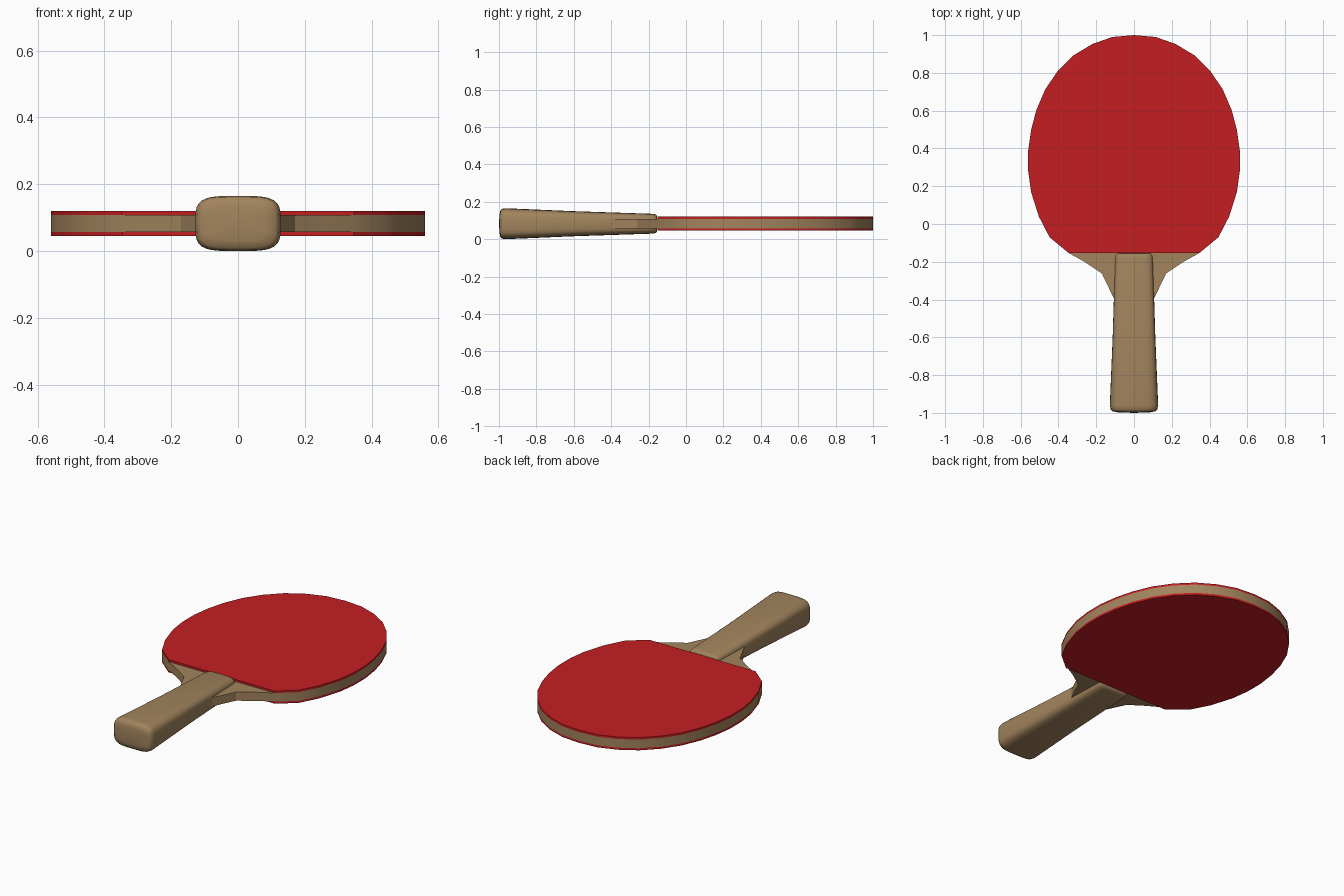
import bpy, bmesh, math

if "Cube" in bpy.data.objects:
    bpy.data.objects.remove(bpy.data.objects["Cube"])

ZC = 0.0825  # mid-plane of the paddle


def material(name, rgb):
    m = bpy.data.materials.new(name)
    m.diffuse_color = (*rgb, 1)
    m.use_nodes = True
    m.node_tree.nodes["Principled BSDF"].inputs["Base Color"].default_value = m.diffuse_color
    return m


wood = material("wood", (0.36, 0.23, 0.11))
red = material("red_rubber", (0.55, 0.013, 0.016))


def finish(bm, name, mat, angle):
    bmesh.ops.recalc_face_normals(bm, faces=bm.faces)
    me = bpy.data.meshes.new(name)
    bm.to_mesh(me)
    bm.free()
    ob = bpy.data.objects.new(name, me)
    bpy.context.collection.objects.link(ob)
    me.materials.append(mat)
    bpy.ops.object.select_all(action='DESELECT')
    ob.select_set(True)
    bpy.context.view_layer.objects.active = ob
    bpy.ops.object.shade_smooth_by_angle(angle=math.radians(angle))
    return ob


def slab(name, half, z0, z1, mat):
    """Extrude a mirrored right-half outline from z0 to z1."""
    outline = half + [(-x, y) for x, y in reversed(half) if x > 0]
    bm = bmesh.new()
    face = bm.faces.new([bm.verts.new((x, y, z0)) for x, y in outline])
    new = bmesh.ops.extrude_face_region(bm, geom=[face])["geom"]
    bmesh.ops.translate(bm, vec=(0, 0, z1 - z0),
                        verts=[v for v in new if isinstance(v, bmesh.types.BMVert)])
    return finish(bm, name, mat, 30)


# Blade outline, right half from the tip down; the shoulders run into the handle
head = [(0, 1.0), (0.115, 0.99), (0.22, 0.953), (0.32, 0.893), (0.405, 0.808),
        (0.47, 0.713), (0.517, 0.603), (0.545, 0.497), (0.56, 0.39), (0.56, 0.28),
        (0.555, 0.18), (0.537, 0.155), (0.504, 0.04), (0.447, -0.07), (0.347, -0.153)]
head[10:12] = [(0.545, 0.17)]
shoulder = [(0.262, -0.2), (0.17, -0.262), (0.105, -0.397)]

slab("blade_core", head + shoulder, 0.057, 0.108, wood)
slab("top_rubber", head, 0.108, 0.12, red)
slab("bottom_rubber", head, 0.045, 0.057, red)

# Handle: rounded-rectangle rings lofted along y, flaring towards the butt
# (y, half width, half height)
rings = [(-0.997, 0.085, 0.05), (-0.992, 0.112, 0.073), (-0.982, 0.123, 0.08),
         (-0.96, 0.128, 0.0825), (-0.6, 0.113, 0.067), (-0.18, 0.1, 0.053),
         (-0.163, 0.096, 0.05), (-0.156, 0.088, 0.043)]
N = 32


def rounded(a):
    c, s = math.cos(a), math.sin(a)
    return (math.copysign(abs(c) ** 0.5, c), math.copysign(abs(s) ** 0.5, s))


bm = bmesh.new()
loops = []
for y, w, h in rings:
    pts = [rounded(2 * math.pi * i / N) for i in range(N)]
    loops.append([bm.verts.new((w * px, y, ZC + h * pz)) for px, pz in pts])
for a, b in zip(loops, loops[1:]):
    for i in range(N):
        j = (i + 1) % N
        bm.faces.new((a[i], a[j], b[j], b[i]))
# Slightly domed butt and flat front cap
butt = bm.verts.new((0, -1.0, ZC))
for i in range(N):
    bm.faces.new((butt, loops[0][(i + 1) % N], loops[0][i]))
bm.faces.new(loops[-1])
finish(bm, "handle", wood, 45)
